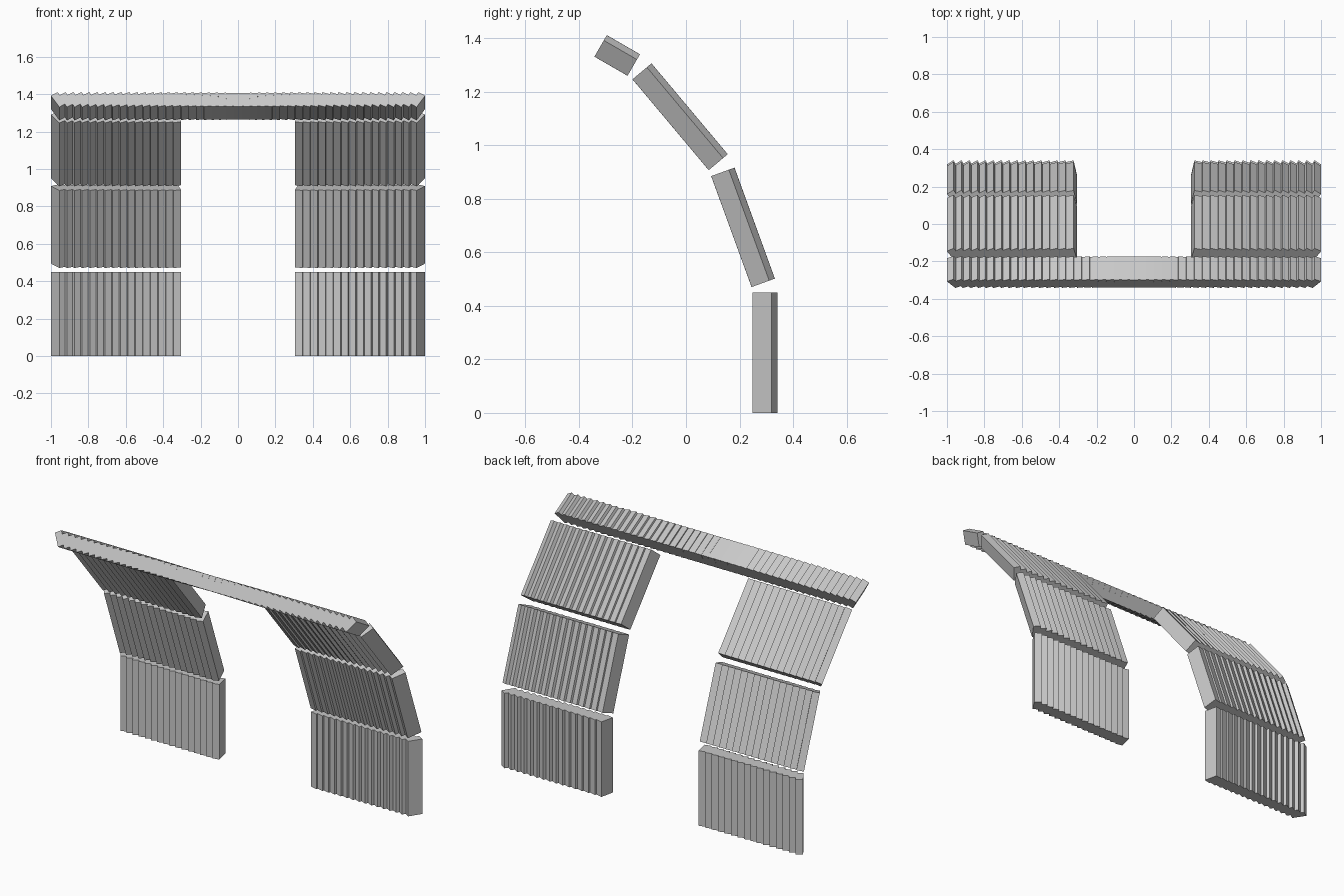
import bpy
import bmesh
from math import atan2, radians
from mathutils import Matrix, Vector

cube = bpy.data.objects.get("Cube")
if cube:
    bpy.data.objects.remove(cube, do_unlink=True)

# Single plain grey
grey = bpy.data.materials.new("plain_grey")
grey.use_nodes = True
color = (0.58, 0.58, 0.58, 1)
grey.diffuse_color = color
grey.node_tree.nodes["Principled BSDF"].inputs["Base Color"].default_value = color

PITCH = 1.92 / 46      # spacing of the slats across the whole width
THICK = 0.083
FOCUS = 1.5            # distance of the point every slat is turned towards


def slat_panel(name, indices, y, z, length, tilt):
    """Row of box slats, each turned about the leaning axis of its panel."""
    bm = bmesh.new()
    lean = Matrix.Rotation(radians(tilt), 4, 'X')
    for i in indices:
        x = i * PITCH
        turn = Matrix.Rotation(-atan2(x, FOCUS), 4, 'Z')
        size = Matrix.Diagonal(Vector((PITCH, THICK, length, 1)))
        place = Matrix.Translation((x, y, z))
        bmesh.ops.create_cube(bm, size=1, matrix=place @ lean @ turn @ size)
    mesh = bpy.data.meshes.new(name)
    bm.to_mesh(mesh)
    bm.free()
    mesh.materials.append(grey)
    obj = bpy.data.objects.new(name, mesh)
    bpy.context.scene.collection.objects.link(obj)


# Side columns: three panels each, leaning further forward with height
tiers = [
    ("lower", 0.295, 0.225, 0.45, 0),
    ("middle", 0.213, 0.693, 0.441, 20),
    ("upper", -0.022, 1.106, 0.443, 40),
]
for side, sign in (("left", 1), ("right", -1)):
    for tier, y, z, length, tilt in tiers:
        slat_panel(f"{side}_{tier}_panel", [sign * i for i in range(8, 24)],
                   y, z, length, tilt)

# Header beam across the full width
slat_panel("header_beam", range(-23, 24), -0.257, 1.335, 0.143, 60)
